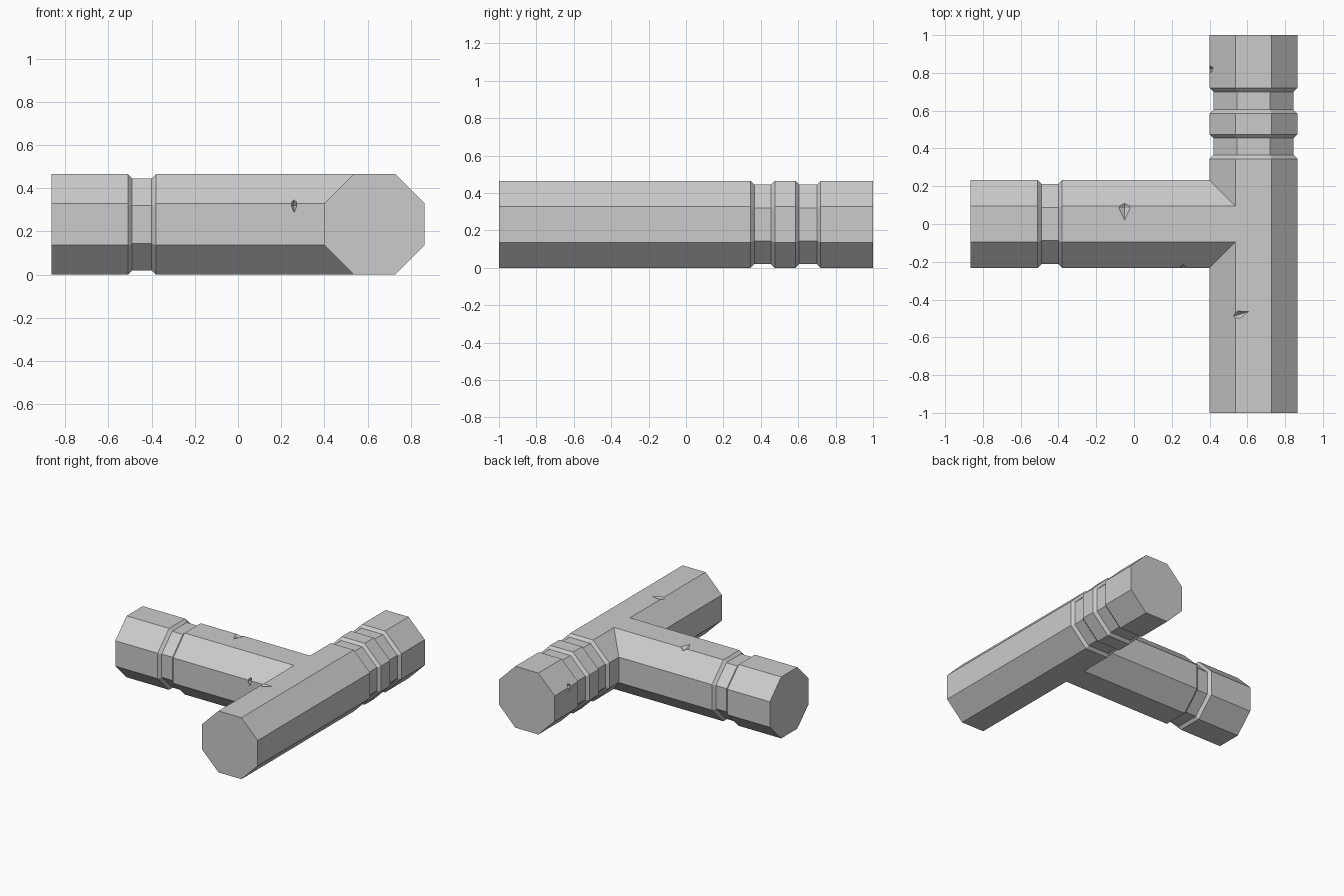
import bpy, bmesh, math
from mathutils import Matrix, Vector

if "Cube" in bpy.data.objects:
    bpy.data.objects.remove(bpy.data.objects["Cube"])

A = 0.2325                              # octagon apothem (half thickness)
H = A * math.tan(math.pi / 8)           # half of an octagon side
CX = 0.865 - A                          # bar axis in x


def octagon(a):
    r = a / math.cos(math.pi / 8)
    angles = [math.radians(22.5 + 45 * k) for k in range(8)]
    return [(r * math.cos(t), A + r * math.sin(t)) for t in angles]


def groove(start, end, bevel=0.02, depth=0.02):
    return [(start, A), (start + bevel, A - depth), (end - bevel, A - depth), (end, A)]


def skin(bm, rings, gap=None):
    for i, (p, q) in enumerate(zip(rings, rings[1:])):
        for k in range(8):
            if i == gap and k in (2, 3, 4):
                continue                # opening where the branch joins
            n = (k + 1) % 8
            bm.faces.new((p[k], p[n], q[n], q[k]))


bm = bmesh.new()

# Cross bar along y, with mitred rings around the branch opening
def bar_ring(y, a=A):
    return [bm.verts.new((CX + u, y, z)) for u, z in octagon(a)]


def mitre_ring(s):
    return [bm.verts.new((CX + u, s * (A if u < -0.2 else H), z)) for u, z in octagon(A)]


bar = [bar_ring(-1), mitre_ring(-1), mitre_ring(1)]
for y, a in groove(0.345, 0.475) + groove(0.585, 0.72) + [(1, A)]:
    bar.append(bar_ring(y, a))
skin(bm, bar, gap=1)
bm.faces.new(bar[0])
bm.faces.new(bar[-1])

# Branch along x, ending exactly on the bar surface
branch = [[bm.verts.new((x, u, z)) for u, z in octagon(a)]
          for x, a in [(-0.865, A)] + groove(-0.51, -0.38)]
branch.append([bm.verts.new((CX - (A if abs(u) > 0.2 else H), u, z)) for u, z in octagon(A)])
skin(bm, branch)
bm.faces.new(branch[0])

bmesh.ops.remove_doubles(bm, verts=bm.verts, dist=0.0005)
bmesh.ops.recalc_face_normals(bm, faces=bm.faces)
mesh = bpy.data.meshes.new("tee_beam")
bm.to_mesh(mesh)
bm.free()
beam = bpy.data.objects.new("tee_beam", mesh)
bpy.context.collection.objects.link(beam)

# Small chips cut into the surface: location, half sizes, turn about z
chips = [((-0.05, 0.085, A * 2), (0.03, 0.065, 0.022), 0.0),
         ((0.555, -0.48, A * 2), (0.055, 0.02, 0.022), 0.3),
         ((0.26, -0.225, 0.32), (0.018, 0.025, 0.045), 0.0),
         ((0.405, 0.82, 0.33), (0.025, 0.022, 0.045), 0.4)]
bm = bmesh.new()
for loc, size, turn in chips:
    m = Matrix.LocRotScale(Vector(loc), Matrix.Rotation(turn, 3, 'Z').to_quaternion(), Vector(size))
    pts = [bm.verts.new(m @ Vector([s if j == i else 0 for j in range(3)]))
           for i in range(3) for s in (1, -1)]
    for a in (0, 1):
        for b in (2, 3):
            for c in (4, 5):
                bm.faces.new((pts[a], pts[b], pts[c]))
bmesh.ops.recalc_face_normals(bm, faces=bm.faces)
mesh = bpy.data.meshes.new("chip_cutter")
bm.to_mesh(mesh)
bm.free()
cutter = bpy.data.objects.new("chip_cutter", mesh)
bpy.context.collection.objects.link(cutter)
cutter.hide_render = True

mod = beam.modifiers.new("chips", 'BOOLEAN')
mod.operation = 'DIFFERENCE'
mod.solver = 'EXACT'
mod.object = cutter
bpy.context.view_layer.objects.active = beam
bpy.ops.object.modifier_apply(modifier=mod.name)
bpy.data.objects.remove(cutter)
